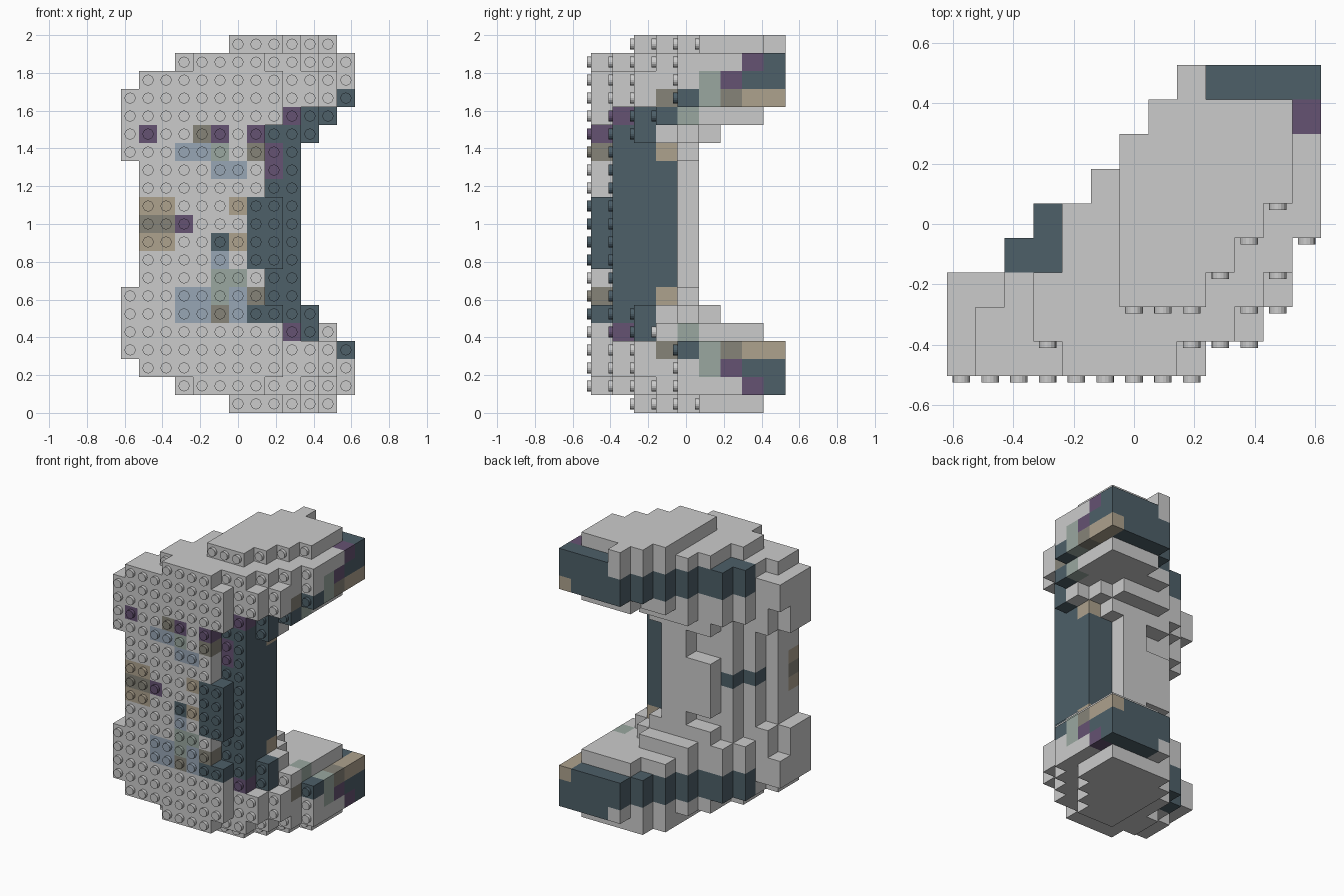
import bpy, bmesh, math
from mathutils import Matrix, Vector

if "Cube" in bpy.data.objects:
    bpy.data.objects.remove(bpy.data.objects["Cube"])

# Brick grid: 13 columns (x), 9 plate layers (y, 0 = front), 21 rows (z)
P, D = 2 / 21, 0.1143
X0, Y0 = -6.5 * P, -0.503
STUD_R, STUD_H = 0.029, 0.022

# Column span of every layer, front to back, for the upper half (mirrored below)
CAP = [None, None, (6, 8), (6, 9), (6, 10), (6, 11), (6, 11), (7, 11), (8, 8)]
ARM_BACK = [(5, 12), (6, 12), (7, 12), (8, 12)]
HALF = {
    20: CAP,
    19: [(4, 7), (3, 9), (3, 10), (4, 11), (4, 12)] + ARM_BACK,
    18: [(1, 8), (1, 10), (2, 11), (2, 11), (3, 12)] + ARM_BACK,
    17: [(0, 8), (0, 10), (0, 11), (2, 11), (3, 12)] + ARM_BACK,
    16: [(0, 8), (0, 9), (0, 10), (2, 11), (3, 11), (5, 11), (6, 11), (8, 11)],
    15: [(0, 7), (0, 9), (1, 10), (2, 10), (3, 9), (5, 8)],
    14: [(0, 7), (0, 9), (1, 9), (3, 9), (4, 8)],
}
WALL = [(1, 7), (1, 9), (2, 9), (3, 9), (6, 7)]
WALL_CENTRE = [(1, 8), (1, 9), (2, 9), (3, 9), (4, 7)]

COLOURS = {
    "slate": (0.075, 0.115, 0.14, 1), "purple": (0.13, 0.085, 0.17, 1),
    "tan": (0.42, 0.36, 0.27, 1), "olive": (0.24, 0.23, 0.19, 1),
    "sage": (0.32, 0.39, 0.35, 1), "blue": (0.31, 0.38, 0.46, 1),
}
KEY = {"d": "slate", "p": "purple", "t": "tan", "o": "olive", "s": "sage", "b": "blue"}

# Colour patches on the front face, one letter per column
FRONT = {
    15: ".p..op.p", 14: "...bbs.o", 13: ".....bb.", 11: ".tt...tdd",
    10: ".oop...dd", 9: ".tt..dtdd", 8: ".....b.dd", 7: ".....ss.",
    6: "...bbsbo", 5: "...bbobdd",
}
# Colours on the right-hand end of each arm, one letter per layer
SIDE = {19: ".......pd", 18: ".....spdd", 17: "...odsott", 16: "....s...."}


def spans(r):
    m = max(r, 20 - r)
    if m in HALF:
        s = list(HALF[m])
        if r == 0:
            s[8] = None
        if r == 5:
            s[0] = (0, 8)
        return s
    return WALL_CENTRE if 8 <= r <= 11 else WALL


def colour(c, l, r, span):
    m = max(r, 20 - r)
    k = "."
    if l == 0 and c < len(FRONT.get(r, "")):
        k = FRONT[r][c]
    elif m <= 16 and 1 <= l <= 3 and c >= 8:
        k = "d"                                    # inner lining
        if l == 1 and (c, r) in ((8, 13), (8, 14), (9, 16), (9, 4)):
            k = "p"
        elif l == 1 and c == 8 and m == 16:
            k = "."
        elif l == 3 and m == 14 and c == 9:
            k = "t"
        elif l == 3 and m >= 15 and c == span[1]:
            k = "."
            if m == 16 and c == 11:
                k = "d" if r == 16 else "."
    elif m in SIDE and c == span[1] and SIDE[m][l] != ".":
        k = SIDE[m][l]
    elif l == 8 and m in (18, 19) and c >= 9:
        k = "d"
    elif m in (17, 18) and l >= 3 and c <= span[0] + 1:
        k = "d"                                    # band along the stepped back
    elif m in (17, 18) and l == 8:
        k = "d"
    elif r == 10 and l in (2, 3) and c == span[0]:
        k = "d"
    return KEY.get(k, "grey")


cells = {}
for r in range(21):
    for l, s in enumerate(spans(r)):
        if s:
            for c in range(s[0], s[1] + 1):
                cells[c, l, r] = colour(c, l, r, s)


def part(r):
    return "upper_arm" if r >= 14 else "lower_arm" if r <= 6 else "back_wall"


meshes = {}


def add_face(bm, cell, axis, side):
    # One outside face of a brick cell
    u, v = (axis + 1) % 3, (axis + 2) % 3
    pts = []
    for a, b in ((0, 0), (1, 0), (1, 1), (0, 1)):
        q = list(cell)
        q[axis] += side
        q[u] += a
        q[v] += b
        pts.append(bm.verts.new((X0 + q[0] * P, Y0 + q[1] * D, q[2] * P)))
    bm.faces.new(pts if side else pts[::-1])


def add_stud(bm, cell):
    pos = Vector((X0 + (cell[0] + 0.5) * P, Y0 + cell[1] * D - STUD_H / 2, (cell[2] + 0.5) * P))
    bmesh.ops.create_cone(bm, cap_ends=True, segments=16, radius1=STUD_R, radius2=STUD_R,
                          depth=STUD_H,
                          matrix=Matrix.Translation(pos) @ Matrix.Rotation(math.pi / 2, 4, 'X'))


# Skin the bricks and add studs to every exposed front face
for cell, col in cells.items():
    bm = meshes.setdefault((part(cell[2]), col), bmesh.new()) if (part(cell[2]), col) not in meshes \
        else meshes[part(cell[2]), col]
    for axis in range(3):
        for side in (0, 1):
            n = list(cell)
            n[axis] += 1 if side else -1
            if tuple(n) not in cells:
                add_face(bm, cell, axis, side)
                if axis == 1 and side == 0:
                    add_stud(bm, cell)

# One object per part and colour
mats = {}
for name, rgba in COLOURS.items():
    mats[name] = bpy.data.materials.new(name)
    mats[name].diffuse_color = rgba
for (p, col), bm in meshes.items():
    bmesh.ops.remove_doubles(bm, verts=bm.verts, dist=1e-5)
    name = p + "_" + col + "_bricks"
    me = bpy.data.meshes.new(name)
    bm.to_mesh(me)
    bm.free()
    if col in mats:
        me.materials.append(mats[col])
    bpy.context.collection.objects.link(bpy.data.objects.new(name, me))

for m in bpy.data.materials:
    if m.users and not m.is_grease_pencil:
        m.use_nodes = True
        m.node_tree.nodes["Principled BSDF"].inputs["Base Color"].default_value = m.diffuse_color
